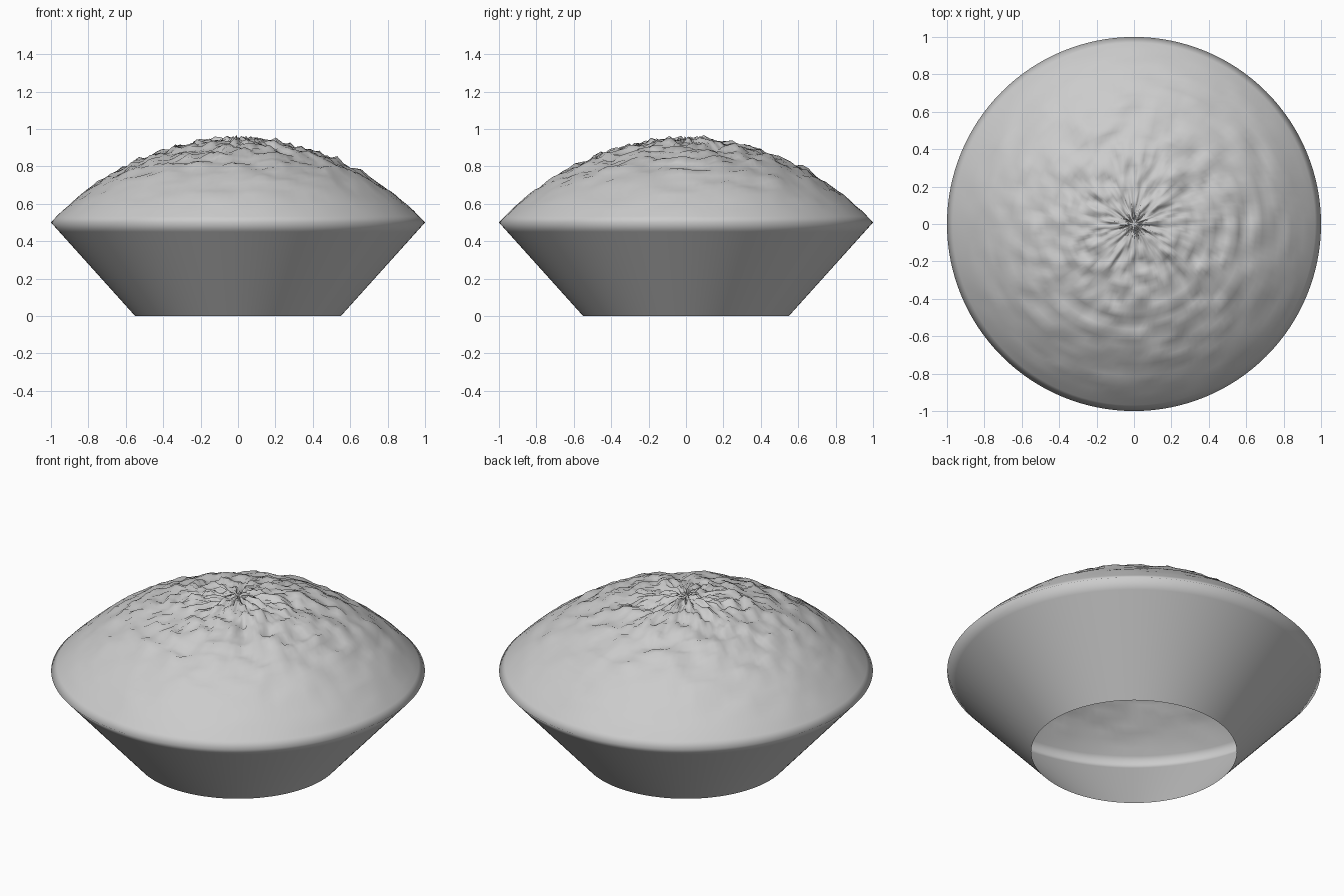
import bpy, bmesh, math, random
from mathutils import Vector, noise

if "Cube" in bpy.data.objects:
    bpy.data.objects.remove(bpy.data.objects["Cube"])
random.seed(4)

SEGMENTS, WALL_RINGS, DOME_RINGS = 128, 10, 32
RIM_Z, FOOT_R, DOME_H = 0.5, 0.55, 0.44

grey = bpy.data.materials.new("plain grey")
grey.use_nodes = True
colour = (0.6, 0.6, 0.6, 1)
grey.diffuse_color = colour
grey.node_tree.nodes["Principled BSDF"].inputs["Base Color"].default_value = colour


def cap_height(r):
    """Height of a shallow spherical cap with a unit rim."""
    radius = (1 + DOME_H ** 2) / (2 * DOME_H)
    return RIM_Z + DOME_H - radius + math.sqrt(radius ** 2 - r * r)


def roughness(r, a):
    """Crumbly relief, strongest at the crown and fading to the rim."""
    p = Vector((4 * math.cos(a), 4 * math.sin(a), 16 * r))
    bump = noise.noise(p) + 0.5 * noise.noise(p * 2.1) + random.uniform(-0.2, 0.2)
    return 0.034 * (1 - r * r) * bump


bm = bmesh.new()
angles = [math.tau * i / SEGMENTS for i in range(SEGMENTS)]
rings = []

# Flared wall, open at the foot
for k in range(WALL_RINGS):
    t = k / WALL_RINGS
    r = FOOT_R + (1 - FOOT_R) * t
    rings.append([bm.verts.new((r * math.cos(a), r * math.sin(a), RIM_Z * t)) for a in angles])

# Rough domed heap from the rim to the crown
for k in range(DOME_RINGS):
    r = 1 - k / DOME_RINGS
    rings.append([bm.verts.new((r * math.cos(a), r * math.sin(a), cap_height(r) + roughness(r, a)))
                  for a in angles])
crown = bm.verts.new((0, 0, RIM_Z + DOME_H))

for low, high in zip(rings, rings[1:]):
    for i in range(SEGMENTS):
        j = (i + 1) % SEGMENTS
        bm.faces.new((low[i], low[j], high[j], high[i]))
for i in range(SEGMENTS):
    bm.faces.new((rings[-1][i], rings[-1][(i + 1) % SEGMENTS], crown))
for face in bm.faces:
    face.smooth = True

mesh = bpy.data.meshes.new("heaped_bowl")
bm.to_mesh(mesh)
bm.free()
mesh.materials.append(grey)
bowl = bpy.data.objects.new("heaped_bowl", mesh)
bpy.context.collection.objects.link(bowl)
